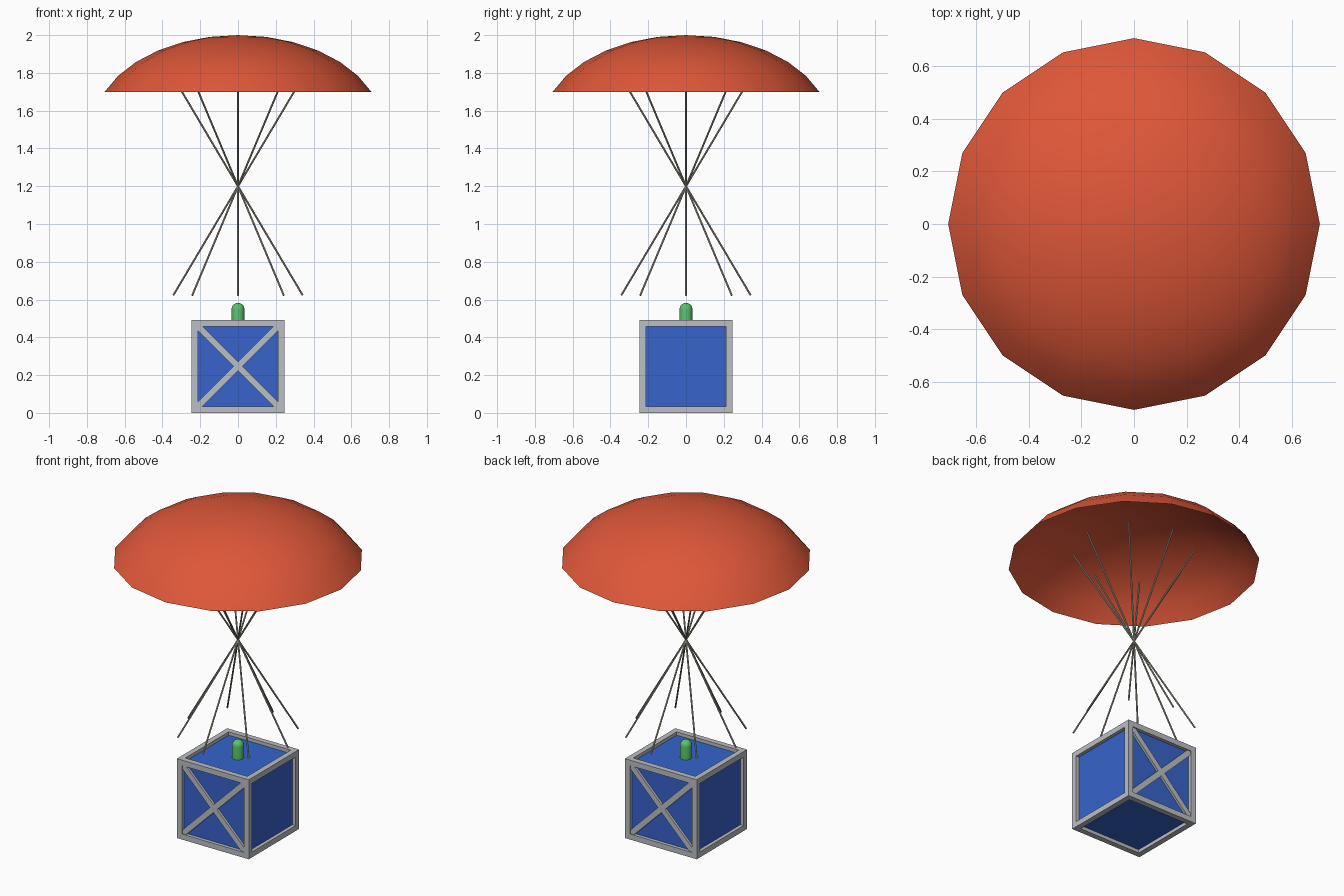
import bpy, bmesh, math
from mathutils import Matrix, Vector

if "Cube" in bpy.data.objects:
    bpy.data.objects.remove(bpy.data.objects["Cube"], do_unlink=True)


def material(name, r, g, b):
    m = bpy.data.materials.new(name)
    m.use_nodes = True
    m.diffuse_color = (r, g, b, 1)
    m.node_tree.nodes["Principled BSDF"].inputs["Base Color"].default_value = (r, g, b, 1)
    return m


RED = material("canopy red", 0.73, 0.095, 0.04)
BLUE = material("panel blue", 0.037, 0.127, 0.6)
GREY = material("frame grey", 0.5, 0.52, 0.55)
GREEN = material("beacon green", 0.1, 0.55, 0.15)
CORD = material("cord beige", 0.42, 0.39, 0.31)


def finish(name, bm, mat, smooth=None):
    mesh = bpy.data.meshes.new(name)
    bm.to_mesh(mesh)
    bm.free()
    mesh.materials.append(mat)
    ob = bpy.data.objects.new(name, mesh)
    bpy.context.collection.objects.link(ob)
    if smooth:
        bpy.ops.object.select_all(action="DESELECT")
        ob.select_set(True)
        bpy.context.view_layer.objects.active = ob
        bpy.ops.object.shade_smooth_by_angle(angle=math.radians(smooth))
    return ob


def box(bm, center, size, turn=Matrix()):
    bmesh.ops.create_cube(bm, size=1, matrix=Matrix.Translation(center) @ turn @ Matrix.Diagonal((*size, 1)))


# Canopy: open cap of a flattened sphere
WIDTH, HEIGHT = 0.764, 0.486
bm = bmesh.new()
bmesh.ops.create_uvsphere(bm, u_segments=16, v_segments=16, radius=1)
bmesh.ops.delete(bm, geom=[v for v in bm.verts if v.co.z < 0.3], context="VERTS")
bmesh.ops.transform(bm, verts=bm.verts,
                    matrix=Matrix.Translation((0, 0, 2 - HEIGHT)) @ Matrix.Diagonal((WIDTH, WIDTH, HEIGHT, 1)))
finish("canopy", bm, RED, 60)

# Cords: straight lines all crossing at one point
bm = bmesh.new()
for i in range(8):
    a = i * math.tau / 8
    half = Vector((0.343 * math.cos(a), 0.343 * math.sin(a), 0.578))
    turn = half.to_track_quat("Z", "Y").to_matrix().to_4x4()
    bmesh.ops.create_cone(bm, cap_ends=True, segments=8, radius1=0.005, radius2=0.005,
                          depth=2 * half.length, matrix=Matrix.Translation((0, 0, 1.2)) @ turn)
finish("cords", bm, CORD, 40)

# Crate frame: full-height posts with rails between them
SIDE, BAR = 0.492, 0.034
MID, EDGE, INNER = SIDE / 2, (SIDE - BAR) / 2, SIDE - 2 * BAR
bm = bmesh.new()
for s in (-1, 1):
    for t in (-1, 1):
        box(bm, (s * EDGE, t * EDGE, MID), (BAR, BAR, SIDE))
        box(bm, (0, s * EDGE, MID + t * EDGE), (INNER, BAR, BAR))
        box(bm, (s * EDGE, 0, MID + t * EDGE), (BAR, INNER, BAR))
finish("crate_frame", bm, GREY)

# Crate panels: recessed core
CORE = SIDE - 0.042
bm = bmesh.new()
box(bm, (0, 0, MID), (CORE, CORE, CORE))
finish("crate_panels", bm, BLUE)

# Diagonal braces on front and back
bm = bmesh.new()
for s in (-1, 1):
    for t in (-1, 1):
        box(bm, (0, s * (MID - 0.019), MID), (0.62, 0.026, BAR),
            Matrix.Rotation(t * math.pi / 4, 4, "Y"))
finish("crate_braces", bm, GREY)

# Beacon: cylinder with a domed top
R, TOP = 0.034, 0.582
bm = bmesh.new()
bmesh.ops.create_uvsphere(bm, u_segments=24, v_segments=16, radius=R)
for v in bm.verts:
    v.co.z += TOP - R
    if v.co.z < TOP - R - 0.001:
        v.co.z = MID + CORE / 2 - 0.005
        if v.co.xy.length > R * 0.9:
            v.co.xy = v.co.xy.normalized() * R
finish("beacon", bm, GREEN, 40)
